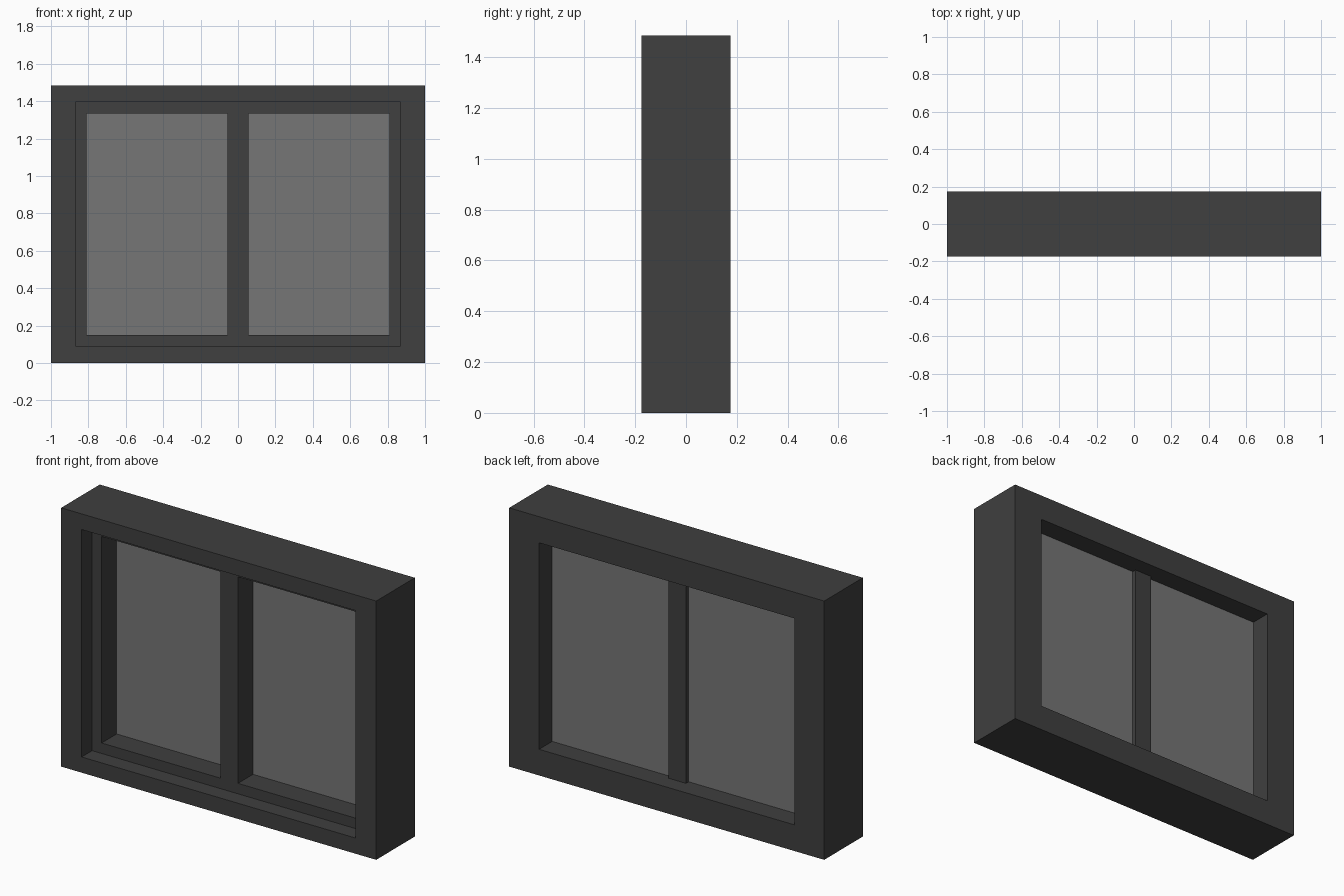
import bpy, bmesh

if "Cube" in bpy.data.objects:
    bpy.data.objects.remove(bpy.data.objects["Cube"])

W, H, D = 1.0, 1.485, 0.175      # half width, height, half depth
STEP_Y, GLASS_Y = -0.08, 0.056   # front of the inner sash, plane of the glass
SIDE, RAIL, LIP = 0.13, 0.09, 0.06
BAR = 0.056                      # half width of the centre bar


def material(name, colour):
    m = bpy.data.materials.new(name)
    m.diffuse_color = colour
    m.use_nodes = True
    m.node_tree.nodes["Principled BSDF"].inputs["Base Color"].default_value = m.diffuse_color
    return m


def finish(name, bm, mat):
    bmesh.ops.recalc_face_normals(bm, faces=bm.faces)
    me = bpy.data.meshes.new(name)
    bm.to_mesh(me)
    bm.free()
    me.materials.append(mat)
    ob = bpy.data.objects.new(name, me)
    bpy.context.collection.objects.link(ob)
    return ob


def rect(bm, x0, x1, z0, z1, y):
    return [bm.verts.new((x, y, z)) for x, z in ((x0, z0), (x1, z0), (x1, z1), (x0, z1))]


def inset_rect(bm, dx, dz, y):
    return rect(bm, -W + dx, W - dx, dz, H - dz, y)


def bridge(bm, a, b):
    for i in range(4):
        j = (i + 1) % 4
        bm.faces.new((a[i], a[j], b[j], b[i]))


dark = material("dark_frame", (0.05, 0.05, 0.05, 1))
clear = material("clear_glass", (0.18, 0.18, 0.18, 0.5))

# Stepped frame: a closed profile of (side inset, rail inset, y) carried round the rectangle
profile = [(0, 0, -D), (0, 0, D),
           (SIDE + LIP, RAIL + LIP, D), (SIDE + LIP, RAIL + LIP, STEP_Y),
           (SIDE, RAIL, STEP_Y), (SIDE, RAIL, -D)]
bm = bmesh.new()
loops = [inset_rect(bm, *p) for p in profile]
for k, loop in enumerate(loops):
    bridge(bm, loop, loops[(k + 1) % len(loops)])
finish("window_frame", bm, dark)

# Centre bar between the two panes
z0, z1 = RAIL + LIP, H - RAIL - LIP
bm = bmesh.new()
front = rect(bm, -BAR, BAR, z0, z1, STEP_Y)
back = rect(bm, -BAR, BAR, z0, z1, 0.08)
bridge(bm, front, back)
bm.faces.new(front)
bm.faces.new(back)
finish("centre_bar", bm, dark)

# Glass panes
edge = W - SIDE - LIP
for name, x0, x1 in (("left_glass", -edge, -BAR), ("right_glass", BAR, edge)):
    bm = bmesh.new()
    bm.faces.new(rect(bm, x0, x1, z0, z1, GLASS_Y))
    finish(name, bm, clear)
